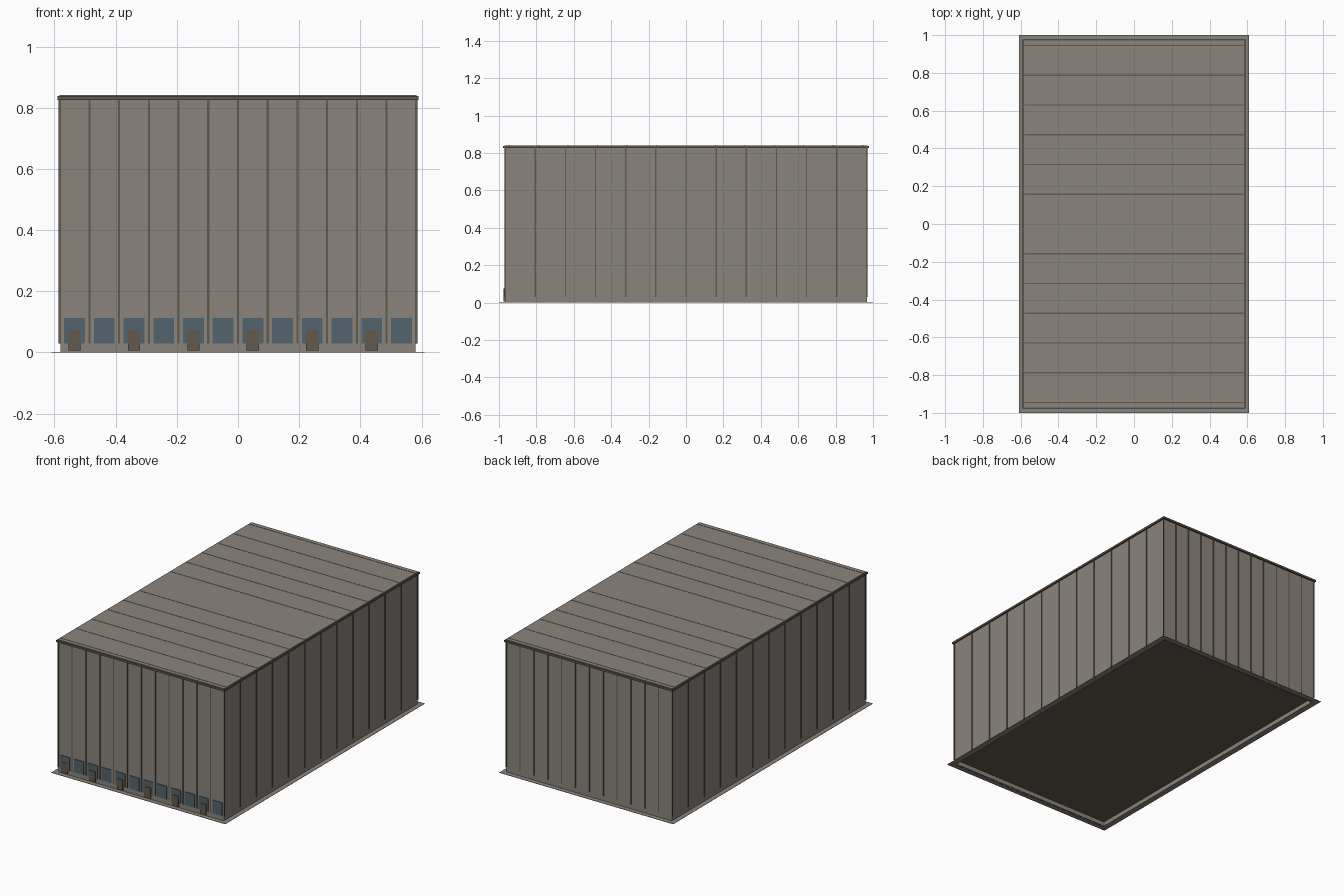
import bpy
import bmesh
from mathutils import Matrix, Vector

cube = bpy.data.objects.get("Cube")
if cube:
    bpy.data.objects.remove(cube, do_unlink=True)


def material(name, rgb):
    m = bpy.data.materials.new(name)
    m.use_nodes = True
    color = (*rgb, 1)
    m.diffuse_color = color
    m.node_tree.nodes["Principled BSDF"].inputs["Base Color"].default_value = color
    return m


GREY = material("warm grey cladding", (0.258, 0.231, 0.202))
BROWN = material("brown trim", (0.125, 0.1, 0.072))
BLUE = material("blue glass", (0.084, 0.13, 0.156))


def boxes(name, mat, items):
    """One object made of boxes, each given as its low and high corner."""
    bm = bmesh.new()
    for low, high in items:
        low, high = Vector(low), Vector(high)
        mid, size = (low + high) / 2, high - low
        bmesh.ops.create_cube(bm, size=1, matrix=Matrix.Translation(mid) @ Matrix.Diagonal((*size, 1)))
    mesh = bpy.data.meshes.new(name)
    bm.to_mesh(mesh)
    bm.free()
    mesh.materials.append(mat)
    obj = bpy.data.objects.new(name, mesh)
    bpy.context.collection.objects.link(obj)
    return obj


def frame(name, mat, x, y, width, z0, z1):
    """Rectangular ring with outer half sizes x and y."""
    items = []
    for s in (-1, 1):
        a, b = sorted((s * x, s * (x - width)))
        items.append(((a, -y, z0), (b, y, z1)))
        a, b = sorted((s * y, s * (y - width)))
        items.append(((width - x, a, z0), (x - width, b, z1)))
    return boxes(name, mat, items)


HX, HY = 0.58, 0.967        # half sizes of the hall
SILL, EAVE = 0.03, 0.826    # foot and top of the cladding
BAYS = 12
RIB, OUT = 0.0035, 0.004    # rib half width and projection
bay_x, bay_y = 2 * (HX + 0.003) / BAYS, 2 * HY / BAYS

# Hall, open plinth, recessed floor and ground apron
boxes("hall_walls", GREY, [((-HX, -HY, SILL), (HX, HY, EAVE))])
frame("plinth", GREY, HX, HY, 0.008, 0, SILL)
boxes("floor", BROWN, [((0.008 - HX, 0.008 - HY, SILL - 0.003), (HX - 0.008, HY - 0.008, SILL))])
frame("ground_apron", GREY, 0.61, 1.0, 0.03, 0, 0.002)

# Roof slab with a brown eave and a grey cap
boxes("eave_trim", BROWN, [((-0.59, -0.978, EAVE), (0.59, 0.978, 0.838))])
boxes("roof_cap", GREY, [((-0.583, -0.971, 0.838), (0.583, 0.971, 0.841))])

# Vertical ribs on all four walls
end_ribs, side_ribs = [], []
for i in range(BAYS + 1):
    x = (i - BAYS / 2) * bay_x
    y = (i - BAYS / 2) * bay_y
    for s in (-1, 1):
        a, b = sorted((s * HY, s * (HY + OUT)))
        end_ribs.append(((x - RIB, a, SILL), (x + RIB, b, EAVE)))
        a, b = sorted((s * HX, s * (HX + OUT)))
        side_ribs.append(((a, y - RIB, SILL), (b, y + RIB, EAVE)))
boxes("end_wall_ribs", BROWN, end_ribs)
boxes("side_wall_ribs", BROWN, side_ribs)

# Roof seams, none at the middle
seams = [((-HX, i * 0.1575 - 0.003, 0.841), (HX, i * 0.1575 + 0.003, 0.842))
         for i in range(-6, 7) if i]
boxes("roof_seams", BROWN, seams)

# Row of front windows, with a door in every second bay
windows, doors = [], []
for i in range(BAYS):
    x = (i + 0.5 - BAYS / 2) * bay_x
    windows.append(((x - 0.034, -HY - 0.004, SILL), (x + 0.034, -HY, 0.113)))
    if i % 2 == 0:
        doors.append(((x - 0.02, -HY - 0.008, 0.006), (x + 0.02, -HY, 0.074)))
boxes("front_windows", BLUE, windows)
boxes("front_doors", BROWN, doors)
